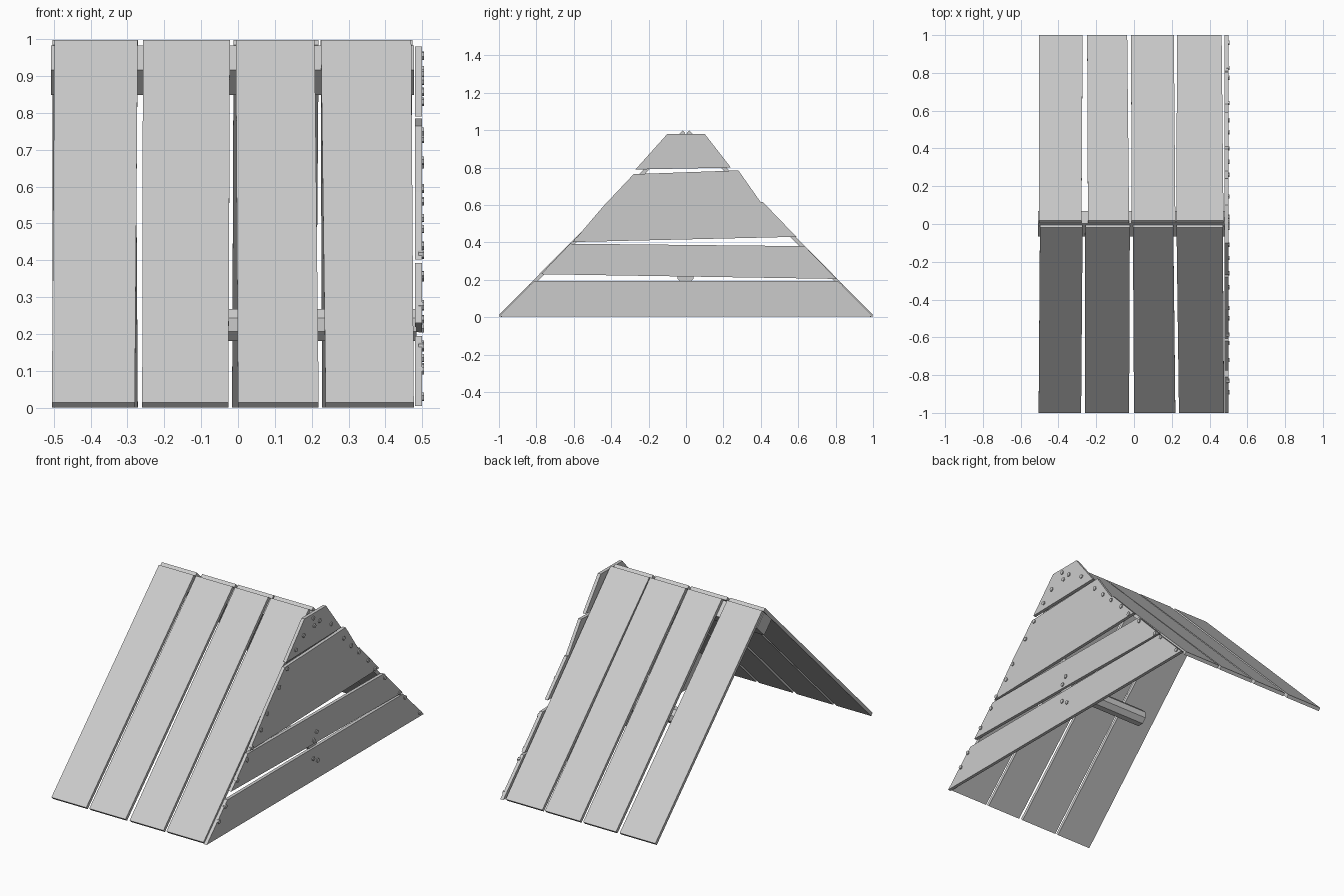
import bpy, math

if "Cube" in bpy.data.objects:
    bpy.data.objects.remove(bpy.data.objects["Cube"])

def mesh_object(name, verts, faces):
    me = bpy.data.meshes.new(name)
    me.from_pydata(verts, [], faces)
    me.update()
    ob = bpy.data.objects.new(name, me)
    bpy.context.collection.objects.link(ob)
    return ob

def loft(name, a, b):
    """Closed solid between two matching outlines."""
    n = len(a)
    faces = [tuple(range(n))[::-1], tuple(range(n, 2 * n))]
    faces += [(i, (i + 1) % n, n + (i + 1) % n, n + i) for i in range(n)]
    return mesh_object(name, a + b, faces)

def bar(name, outline, x0, x1):
    """Extrude a (y, z) outline along x."""
    return loft(name, [(x0, y, z) for y, z in outline],
                [(x1, y, z) for y, z in outline])

def ring(y, z, r, n, turn=0.0):
    return [(y + r * math.cos(turn + 2 * math.pi * i / n),
             z + r * math.sin(turn + 2 * math.pi * i / n)) for i in range(n)]

# Sloping roof boards: left/right x at the eave, then left/right x at the ridge
front = [(-.505, -.28, -.498, -.272), (-.26, -.026, -.258, -.022),
         (.0, .219, -.006, .208), (.238, .477, .225, .47)]
back = [(-.502, -.272, -.504, -.278), (-.248, -.036, -.244, -.026),
        (-.016, .211, -.012, .219), (.228, .464, .224, .474)]
T = .014
for side, rows, s in (("front", front, -1), ("back", back, 1)):
    for i, (b0, b1, t0, t1) in enumerate(rows):
        def section(xb, xt):
            return [(xb, s * 1.0, T), (xt, s * .018, .998),
                    (xt, s * (.018 - T), .998 - T), (xb, s * (1.0 - T), 0)]
        a, b = section(b0, t0), section(b1, t1)
        if s > 0:
            a.reverse()
            b.reverse()
        loft(f"{side}_roof_board_{i + 1}", a, b)

# Gable boards closing the right end: bottom left, bottom right, top right, top left
gable = [[(-1, .005), (1, .005), (.81, .195), (-.81, .195)],
         [(-.775, .23), (.805, .205), (.635, .38), (-.62, .393)],
         [(-.605, .402), (.59, .43), (.41, .617), (-.445, .59)],
         [(-.45, .585), (.405, .607), (.28, .785), (-.28, .765)],
         [(-.27, .79), (.24, .80), (.10, .98), (-.10, .98)]]
for i, outline in enumerate(gable):
    bar(f"gable_board_{i + 1}", outline, .48, .499)

# Square ridge beam on edge, and the short inner pole
bar("ridge_beam", ring(.002, .916, .067, 4), -.507, .478)
bar("inner_pole", ring(-.003, .225, .047, 8, math.pi / 8), -.05, .485)

# Nail heads on the gable
nails = [(-.89, .10), (-.83, .165), (-.72, .275), (-.63, .36), (-.585, .415),
         (-.5, .485), (-.445, .56), (-.335, .67), (-.26, .75), (-.18, .83),
         (-.11, .887), (-.02, .955), (-.01, .907), (.038, .917), (.145, .857),
         (.26, .73), (.33, .66), (.4, .595), (.487, .515), (.55, .44),
         (.64, .355), (.775, .215), (.825, .17), (.96, .03), (-.017, .24),
         (.01, .28), (-.02, .135), (.02, .11)]
for i, (y, z) in enumerate(nails):
    bar(f"nail_{i + 1}", ring(y, z, .012, 6, i * .4), .49, .505)
